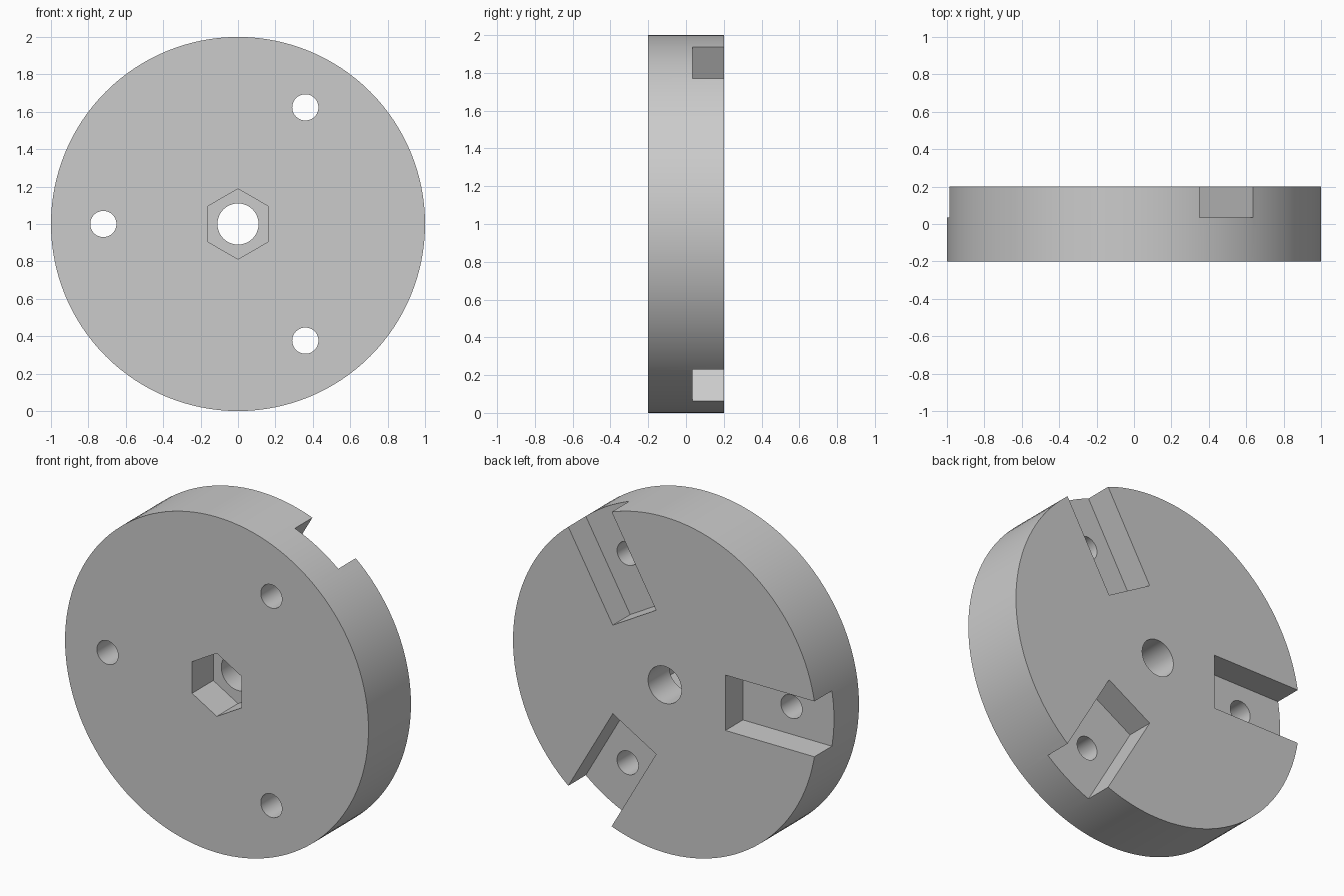
import bpy, bmesh
from math import sin, cos, pi, radians

if "Cube" in bpy.data.objects:
    bpy.data.objects.remove(bpy.data.objects["Cube"], do_unlink=True)

CENTRE_Z = 1.0
FRONT, BACK = -0.2, 0.2
OVER = 0.1          # cutter overshoot
SLOT_ANGLES = [radians(a) for a in (60, 180, 300)]


def ring(radius, sides, x=0, z=0):
    """Regular polygon in the XZ plane, first corner pointing up."""
    return [(x + radius * sin(2 * pi * i / sides), z + radius * cos(2 * pi * i / sides))
            for i in range(sides)]


def prism(name, profile, y0, y1):
    """Extrude an XZ profile along Y."""
    bm = bmesh.new()
    face = bm.faces.new([bm.verts.new((x, y0, z + CENTRE_Z)) for x, z in profile])
    result = bmesh.ops.extrude_face_region(bm, geom=[face])
    moved = [v for v in result["geom"] if isinstance(v, bmesh.types.BMVert)]
    bmesh.ops.translate(bm, verts=moved, vec=(0, y1 - y0, 0))
    bmesh.ops.recalc_face_normals(bm, faces=bm.faces[:])
    mesh = bpy.data.meshes.new(name)
    bm.to_mesh(mesh)
    bm.free()
    obj = bpy.data.objects.new(name, mesh)
    bpy.context.collection.objects.link(obj)
    return obj


def cut(target, cutter):
    """Subtract the cutter, then remove it."""
    mod = target.modifiers.new("cut", "BOOLEAN")
    mod.operation = "DIFFERENCE"
    mod.solver = "EXACT"
    mod.object = cutter
    bpy.context.view_layer.objects.active = target
    bpy.ops.object.modifier_apply(modifier=mod.name)
    bpy.data.objects.remove(cutter, do_unlink=True)


# Main disc
disc = prism("slotted_disc", ring(1.0, 128), FRONT, BACK)

# Central bore and hexagonal nut pocket
cut(disc, prism("bore_cutter", ring(0.11, 64), FRONT - OVER, BACK + OVER))
cut(disc, prism("hex_pocket_cutter", ring(0.188, 6), FRONT - OVER, 0.0))

# Three radial slots in the back, each with a bolt hole
for a in SLOT_ANGLES:
    c, s = cos(a), sin(a)
    half = 0.165
    corners = [(0.4, -half), (1.2, -half), (1.2, half), (0.4, half)]
    slot = [(r * c - t * s, r * s + t * c) for r, t in corners]
    cut(disc, prism("slot_cutter", slot, 0.035, BACK + OVER))
    hole = ring(0.07, 48, 0.72 * c, 0.72 * s)
    cut(disc, prism("bolt_hole_cutter", hole, FRONT - OVER, BACK + OVER))

# Plain grey finish
grey = bpy.data.materials.new("plain_grey")
grey.use_nodes = True
colour = (0.6, 0.6, 0.6, 1.0)
grey.diffuse_color = colour
grey.node_tree.nodes["Principled BSDF"].inputs["Base Color"].default_value = colour
disc.data.materials.clear()
disc.data.materials.append(grey)
for p in disc.data.polygons:
    p.material_index = 0

# Smooth round walls, crisp edges
bpy.ops.object.select_all(action="DESELECT")
disc.select_set(True)
bpy.context.view_layer.objects.active = disc
bpy.ops.object.shade_smooth_by_angle(angle=radians(30))
